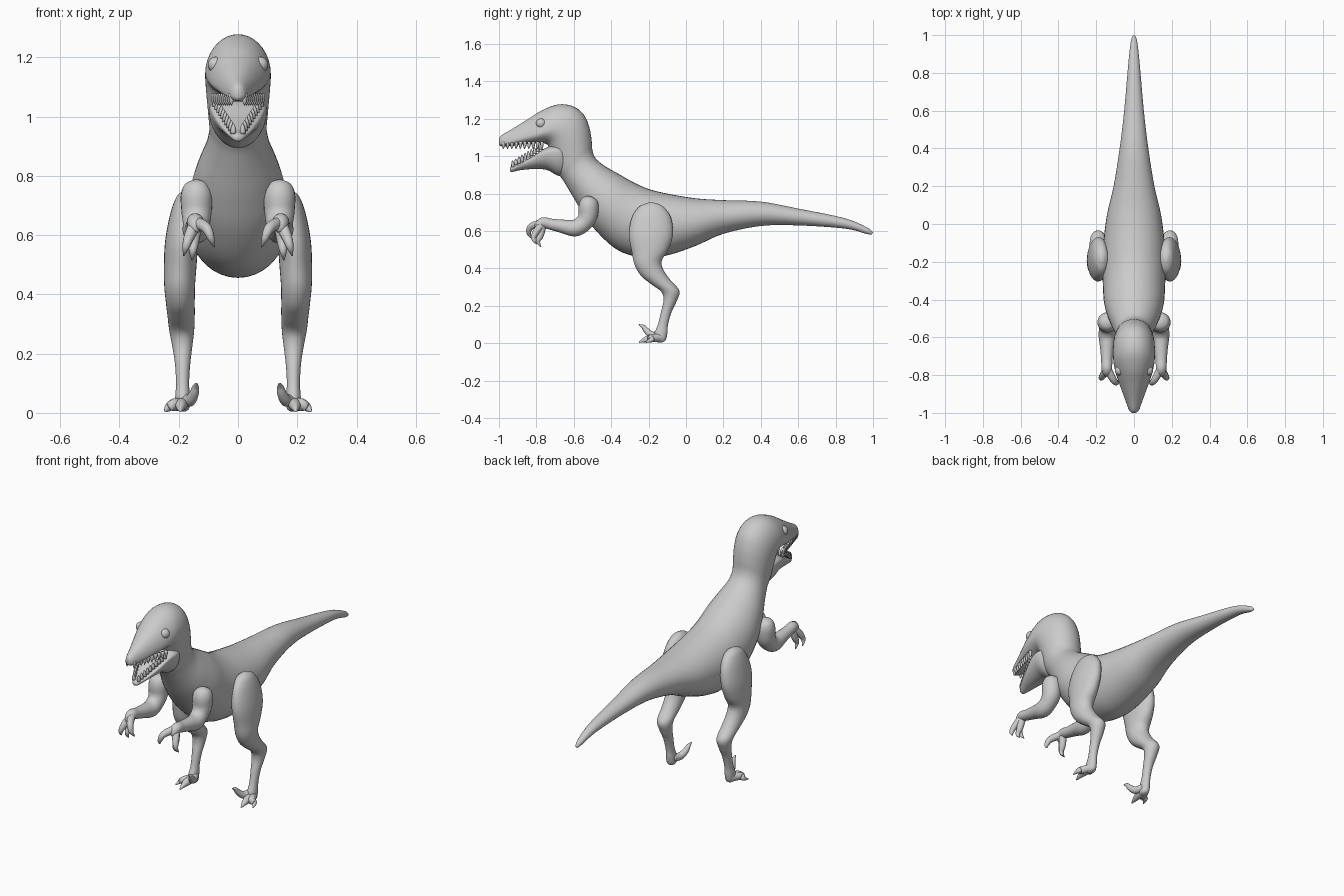
import bpy, bmesh
from math import sin, cos, pi
from mathutils import Vector


def spline(rows, steps):
    """Catmull-Rom interpolation through rows of numbers."""
    rows = [tuple(map(float, r)) for r in rows]
    p = [rows[0]] + rows + [rows[-1]]
    out = []
    for i in range(1, len(p) - 2):
        for s in range(steps):
            t = s / steps
            out.append([0.5 * (2 * b + (c - a) * t + (2 * a - 5 * b + 4 * c - d) * t * t
                               + (3 * b - a - 3 * c + d) * t ** 3)
                        for a, b, c, d in zip(*p[i - 1:i + 3])])
    return out + [list(rows[-1])]


def skin(bm, rings):
    vs = [[bm.verts.new(co) for co in ring] for ring in rings]
    n = len(vs[0])
    for a, b in zip(vs, vs[1:]):
        for i in range(n):
            bm.faces.new((a[i], a[(i + 1) % n], b[(i + 1) % n], b[i]))
    bm.faces.new(vs[0][::-1])
    bm.faces.new(vs[-1])


def finish(name, bm, mirror=False):
    bmesh.ops.recalc_face_normals(bm, faces=bm.faces)
    me = bpy.data.meshes.new(name)
    bm.to_mesh(me)
    bm.free()
    me.shade_smooth()
    ob = bpy.data.objects.new(name, me)
    bpy.context.collection.objects.link(ob)
    if mirror:
        ob.modifiers.new("mirror", 'MIRROR').use_mirror_merge = False
    return ob


def loft(bm, rows, steps=5, n=36):
    """Rows: edge A (y,z), edge B (y,z), half width, centre x, height of widest point."""
    rings = []
    for ay, az, by, bz, w, cx, k in spline(rows, steps):
        cy, cz = by + (ay - by) * k, bz + (az - bz) * k
        ring = []
        for i in range(n):
            c, s = cos(2 * pi * i / n), sin(2 * pi * i / n)
            ey, ez = (ay, az) if c > 0 else (by, bz)
            ring.append((cx + w * s, cy + (ey - cy) * abs(c), cz + (ez - cz) * abs(c)))
        rings.append(ring)
    skin(bm, rings)


def tube(bm, rows, steps=5, n=16):
    """Rows: x, y, z, radius."""
    pts = spline(rows, steps)
    rings = []
    for i, (x, y, z, r) in enumerate(pts):
        d = Vector(pts[min(i + 1, len(pts) - 1)][:3]) - Vector(pts[max(i - 1, 0)][:3])
        d.normalize()
        side = (Vector((1, 0, 0)) - d * d.x).normalized()
        up = d.cross(side)
        rings.append([Vector((x, y, z)) + r * (side * cos(2 * pi * j / n) + up * sin(2 * pi * j / n))
                      for j in range(n)])
    skin(bm, rings)


# Body: tail, torso, neck and upper head in one loft
bm = bmesh.new()
body = [
    (1.0, .592, .992, .58, .006, .5), (.97, .618, .96, .586, .017, .5), (.85, .668, .85, .613, .03, .5),
    (.6, .72, .6, .63, .052, .5), (.4, .757, .4, .627, .076, .5), (.2, .765, .2, .585, .108, .5),
    (.05, .775, .05, .52, .143, .5), (-.1, .80, -.1, .47, .162, .5), (-.2, .825, -.22, .457, .167, .5),
    (-.28, .86, -.36, .495, .165, .5), (-.36, .905, -.48, .60, .158, .5), (-.43, .945, -.56, .71, .135, .5),
    (-.48, .985, -.62, .81, .108, .5), (-.5, 1.03, -.66, .875, .097, .5), (-.505, 1.09, -.69, .915, .1, .5),
    (-.517, 1.155, -.715, .98, .106, .5), (-.545, 1.22, -.73, 1.035, .11, .45),
    (-.60, 1.265, -.74, 1.06, .111, .4), (-.68, 1.277, -.765, 1.07, .108, .35),
    (-.77, 1.245, -.81, 1.068, .094, .3), (-.85, 1.195, -.87, 1.062, .071, .3),
    (-.93, 1.145, -.93, 1.055, .047, .3), (-.985, 1.113, -.985, 1.053, .026, .35),
    (-1.0, 1.095, -1.0, 1.062, .01, .5)]
loft(bm, [r[:5] + (0, r[5]) for r in body])
finish("body", bm)

# Lower jaw
bm = bmesh.new()
loft(bm, [(-.62, 1.05, -.61, .9, .07, 0, .7), (-.68, 1.065, -.68, .895, .097, 0, .75),
          (-.75, 1.045, -.74, .925, .092, 0, .8), (-.82, 1.0, -.80, .932, .072, 0, .8),
          (-.89, .962, -.88, .926, .045, 0, .75), (-.93, .945, -.93, .916, .022, 0, .6),
          (-.942, .937, -.942, .922, .008, 0, .5)])
finish("lower_jaw", bm)

# Teeth along both jaws
bm = bmesh.new()
for i in range(10):
    t = i / 9
    for x, y, z, tip in ((.022 + .06 * t, -.975 + .205 * t, 1.078, -.04),
                         (.016 + .06 * t, -.925 + .15 * t, .942 + .09 * t, .036)):
        tube(bm, [(x, y, z, .01), (x, y - .001, z + tip * .6, .008), (x, y - .003, z + tip, .001)], 2, 8)
finish("teeth", bm, True)

# Eyes
bm = bmesh.new()
bmesh.ops.create_uvsphere(bm, u_segments=20, v_segments=12, radius=.027)
bmesh.ops.translate(bm, verts=bm.verts, vec=(.075, -.775, 1.175))
finish("eyes", bm, True)

# Hind legs: thigh, shank and upper foot
bm = bmesh.new()
leg = [
    (-.20, .752, -.17, .752, .01, .17), (-.25, .73, -.12, .73, .035, .172), (-.29, .67, -.08, .67, .051, .178),
    (-.305, .58, -.07, .58, .056, .19), (-.29, .49, -.095, .5, .055, .195), (-.275, .42, -.13, .44, .052, .197),
    (-.24, .36, -.122, .395, .049, .195), (-.185, .315, -.085, .34, .046, .192),
    (-.132, .275, -.035, .28, .042, .19), (-.12, .23, -.052, .22, .034, .188),
    (-.133, .17, -.078, .165, .026, .187), (-.15, .1, -.096, .1, .022, .187),
    (-.17, .05, -.1, .05, .025, .187), (-.165, .015, -.11, .015, .022, .187), (-.15, .004, -.13, .004, .008, .187)]
loft(bm, [r + (.5,) for r in leg], n=28)
finish("hind_legs", bm, True)

# Toes and raised sickle claw
bm = bmesh.new()
for tx, ty in ((.246, -.215), (.195, -.25)):
    tube(bm, [(.188, -.13, .03, .022), (.188 + (tx - .188) * .5, -.185, .027, .021),
              (.188 + (tx - .188) * .8, ty + .03, .018, .014), (tx, ty, .005, .003)])
tube(bm, [(.18, -.135, .045, .022), (.162, -.18, .042, .02), (.148, -.21, .066, .016),
          (.143, -.228, .088, .011), (.14, -.253, .1, .002)])
finish("toes", bm, True)

# Arms
bm = bmesh.new()
tube(bm, [(.14, -.512, .785, .012), (.14, -.515, .77, .04), (.14, -.52, .735, .053), (.14, -.525, .68, .051),
          (.14, -.55, .64, .046), (.142, -.595, .616, .045), (.143, -.66, .625, .036), (.144, -.72, .636, .03),
          (.144, -.765, .645, .028), (.142, -.79, .625, .022), (.142, -.797, .61, .008)], n=24)
finish("arms", bm, True)

# Clawed fingers
bm = bmesh.new()
for tx, ty, tz in ((.08, -.825, .56), (.155, -.775, .515), (.183, -.8, .53)):
    mx = .142 + (tx - .142) * .55
    tube(bm, [(.142, -.765, .642, .022), (mx, ty - .002, tz + .065, .018),
              (mx * .4 + tx * .6, ty - .016, tz + .03, .012), (tx, ty, tz, .002)])
finish("fingers", bm, True)
